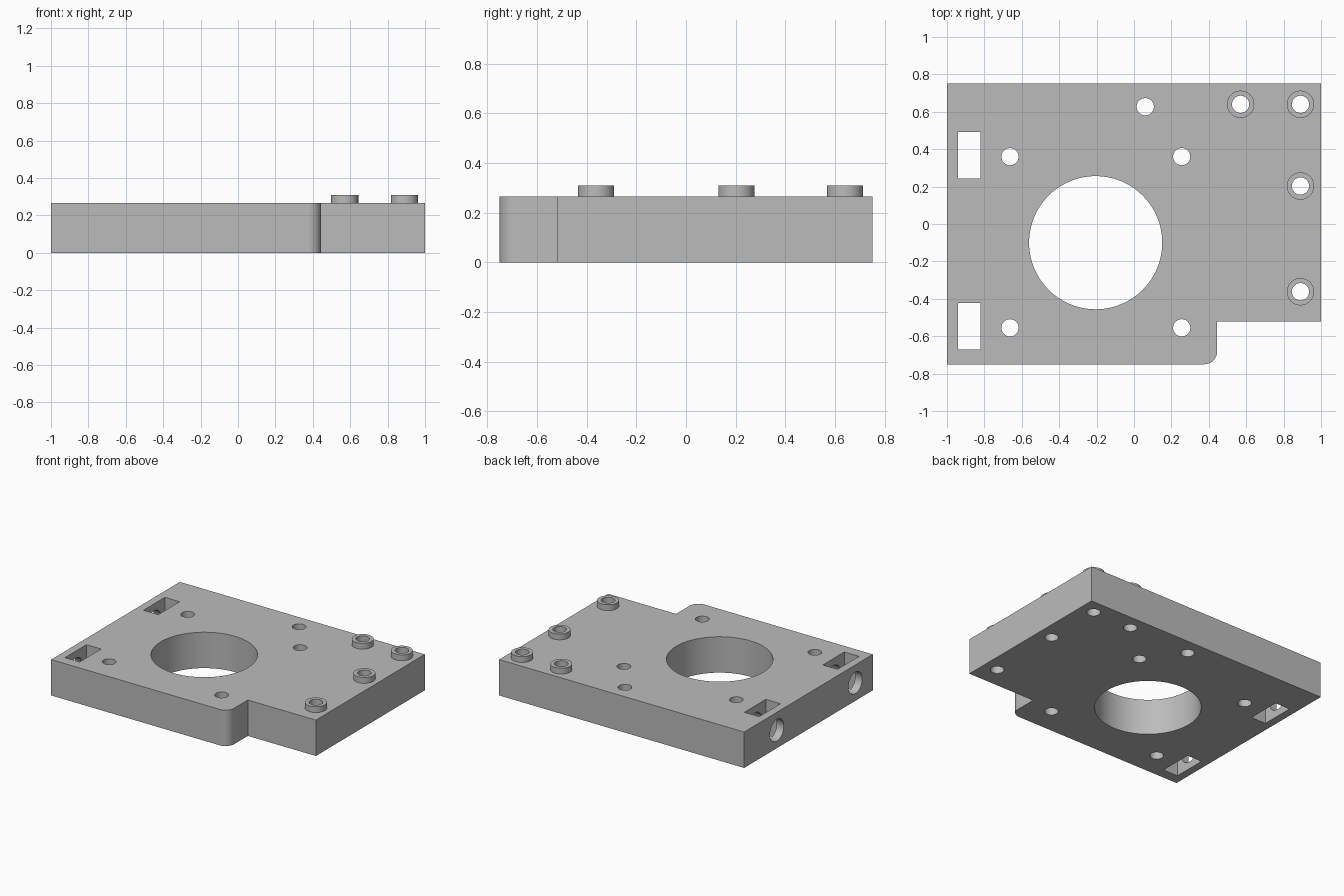
import bpy, bmesh, math
from mathutils import Matrix, Vector

cube = bpy.data.objects.get("Cube")
if cube:
    bpy.data.objects.remove(cube, do_unlink=True)

TOP = 0.265
BOSS_TOP = 0.308
HOLE_R = 0.046

grey = bpy.data.materials.new("plain grey")
grey.use_nodes = True
COLOUR = (0.5, 0.5, 0.5, 1)
grey.diffuse_color = COLOUR
grey.node_tree.nodes["Principled BSDF"].inputs["Base Color"].default_value = COLOUR


def make_object(name, bm):
    bmesh.ops.recalc_face_normals(bm, faces=bm.faces)
    mesh = bpy.data.meshes.new(name)
    bm.to_mesh(mesh)
    bm.free()
    mesh.materials.append(grey)
    obj = bpy.data.objects.new(name, mesh)
    bpy.context.collection.objects.link(obj)
    return obj


def cylinder(name, start, end, radius, segments=48):
    """Closed cylinder running between two points."""
    start, end = Vector(start), Vector(end)
    axis = end - start
    turn = axis.to_track_quat('Z', 'Y').to_matrix().to_4x4()
    bm = bmesh.new()
    bmesh.ops.create_cone(bm, cap_ends=True, segments=segments,
                          radius1=radius, radius2=radius, depth=axis.length,
                          matrix=Matrix.Translation((start + end) / 2) @ turn)
    return make_object(name, bm)


def box(name, low, high):
    low, high = Vector(low), Vector(high)
    bm = bmesh.new()
    bmesh.ops.create_cube(bm, size=1, matrix=Matrix.Translation((low + high) / 2)
                          @ Matrix.Diagonal((*(high - low), 1)))
    return make_object(name, bm)


def cut(target, cutter):
    """Subtract the cutter, apply the result and discard the cutter."""
    mod = target.modifiers.new("cut", 'BOOLEAN')
    mod.operation = 'DIFFERENCE'
    mod.solver = 'EXACT'
    mod.object = cutter
    cutter.hide_render = True
    bpy.ops.object.select_all(action='DESELECT')
    bpy.context.view_layer.objects.active = target
    target.select_set(True)
    bpy.ops.object.modifier_apply(modifier=mod.name)
    bpy.data.objects.remove(cutter, do_unlink=True)


def smooth(obj):
    bpy.ops.object.select_all(action='DESELECT')
    bpy.context.view_layer.objects.active = obj
    obj.select_set(True)
    bpy.ops.object.shade_smooth_by_angle(angle=math.radians(30))


# Plate outline with a notched corner and one rounded corner
radius = 0.07
outline = [(-1, -0.75)]
for i in range(13):
    a = math.radians(-90 + 90 * i / 12)
    outline.append((0.445 - radius + radius * math.cos(a),
                    -0.75 + radius + radius * math.sin(a)))
outline += [(0.445, -0.52), (1, -0.52), (1, 0.75), (-1, 0.75)]
bm = bmesh.new()
face = bm.faces.new([bm.verts.new((x, y, 0)) for x, y in outline])
side = bmesh.ops.extrude_face_region(bm, geom=[face])
bmesh.ops.translate(bm, vec=(0, 0, TOP),
                    verts=[g for g in side["geom"] if isinstance(g, bmesh.types.BMVert)])
plate = make_object("mounting_plate", bm)

# Large central bore
cut(plate, cylinder("bore_cutter", (-0.205, -0.1, -0.1), (-0.205, -0.1, 0.5), 0.356, 96))

# Plain screw holes
for x, y in [(0.06, 0.627), (0.255, 0.36), (-0.663, 0.36),
             (-0.663, -0.555), (0.255, -0.555)]:
    cut(plate, cylinder("hole_cutter", (x, y, -0.1), (x, y, 0.5), HOLE_R))

# Raised bosses with holes running through the plate
for i, (x, y) in enumerate([(0.57, 0.64), (0.89, 0.64), (0.89, 0.203), (0.89, -0.362)]):
    boss = cylinder(f"boss_{i + 1}", (x, y, TOP), (x, y, BOSS_TOP), 0.073)
    for target in (plate, boss):
        cut(target, cylinder("hole_cutter", (x, y, -0.1), (x, y, 0.5), HOLE_R))
    smooth(boss)

# Nut slots, each met by a bolt hole from the side
for y in (0.368, -0.547):
    cut(plate, box("slot_cutter", (-0.942, y - 0.125, -0.1), (-0.822, y + 0.125, 0.5)))
    cut(plate, cylinder("bolt_cutter", (-1.1, y, TOP / 2), (-0.72, y, TOP / 2), 0.08))

smooth(plate)
